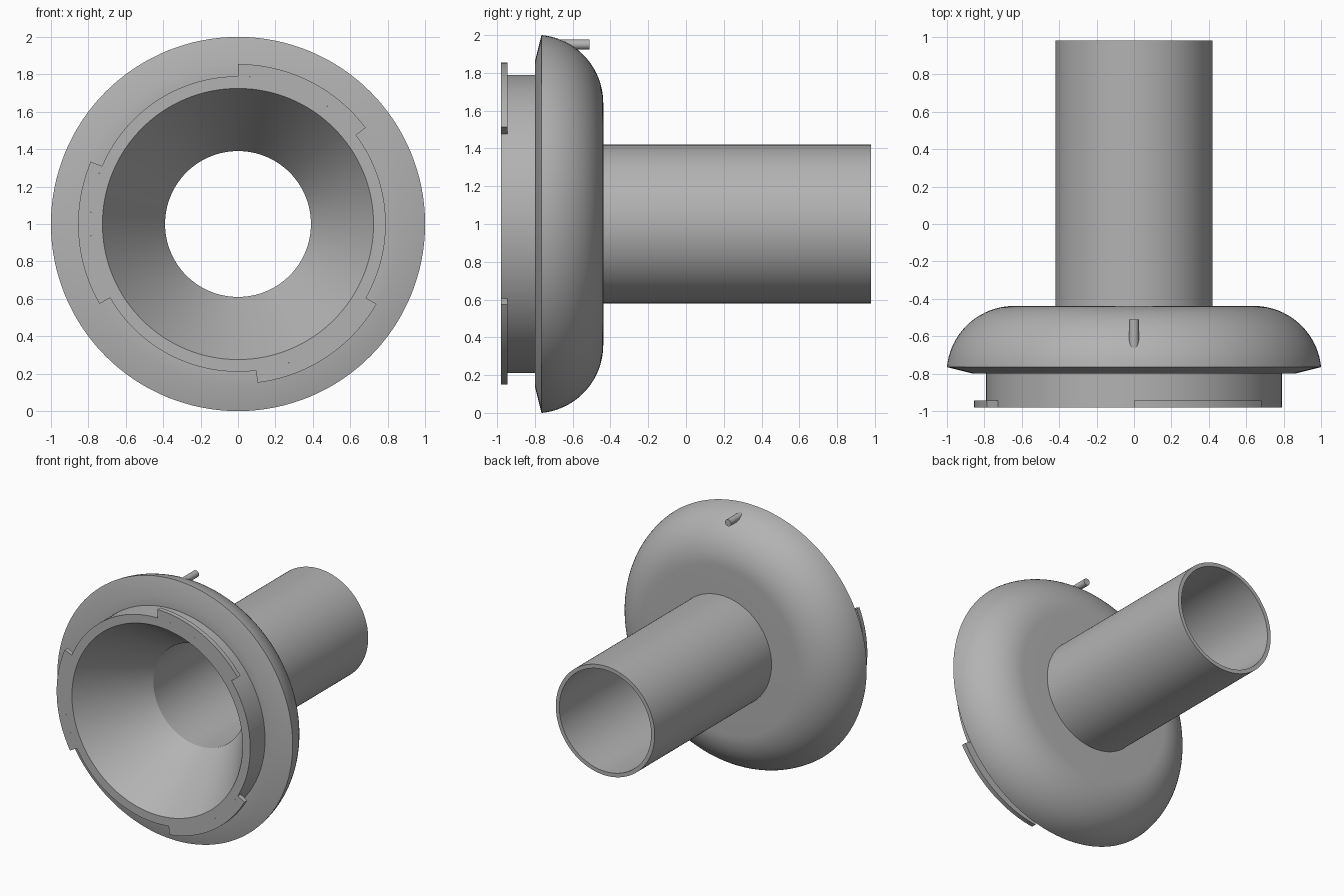
import bpy
import bmesh
from math import cos, sin, pi, radians, sqrt

cube = bpy.data.objects.get("Cube")
if cube:
    bpy.data.objects.remove(cube, do_unlink=True)

AXIS_Z = 1.0

grey = bpy.data.materials.new("plain grey")
grey.use_nodes = True
color = (0.45, 0.45, 0.45, 1.0)
grey.diffuse_color = color
grey.node_tree.nodes["Principled BSDF"].inputs["Base Color"].default_value = color


def finish(name, bm):
    """Turn the bmesh into a shaded object."""
    bmesh.ops.recalc_face_normals(bm, faces=bm.faces)
    mesh = bpy.data.meshes.new(name)
    bm.to_mesh(mesh)
    bm.free()
    mesh.materials.append(grey)
    obj = bpy.data.objects.new(name, mesh)
    bpy.context.collection.objects.link(obj)
    bpy.ops.object.select_all(action="DESELECT")
    obj.select_set(True)
    bpy.context.view_layer.objects.active = obj
    bpy.ops.object.shade_smooth_by_angle(angle=radians(30))
    return obj


def revolve(name, profile, start=0, end=360, steps=128):
    """Sweep a closed (radius, y) profile around the horizontal axis."""
    bm = bmesh.new()
    full = end - start == 360
    rings = []
    for i in range(steps if full else steps + 1):
        a = radians(start + (end - start) * i / steps)
        rings.append([bm.verts.new((r * cos(a), y, AXIS_Z + r * sin(a)))
                      for r, y in profile])
    n = len(profile)
    for i in range(steps):
        a, b = rings[i], rings[(i + 1) % len(rings)]
        for j in range(n):
            k = (j + 1) % n
            bm.faces.new((a[j], a[k], b[k], b[j]))
    if not full:
        bm.faces.new(rings[0])
        bm.faces.new(rings[-1])
    return finish(name, bm)


# Funnel body: flared mouth, rounded flange and hollow tube in one section
FRONT, BACK = -0.98, 0.98
bulge_r, bulge_y, bulge = 0.64, -0.80, 0.362
rim_angle = 0.097
arc = [(bulge_r + bulge * cos(t), bulge_y + bulge * sin(t))
       for t in (rim_angle + (pi / 2 - rim_angle) * i / 20 for i in range(21))]
body = [(0.725, FRONT), (0.79, FRONT), (0.79, -0.80), (0.86, -0.80)]
body += arc
body += [(0.42, bulge_y + bulge), (0.42, BACK), (0.39, BACK), (0.39, -0.47)]
revolve("funnel_body", body)

# Three bayonet lugs around the mouth
lug = [(0.79, FRONT), (0.855, FRONT), (0.855, -0.945), (0.79, -0.945)]
for i in range(3):
    end = 90 + 120 * i
    revolve(f"bayonet_lug_{i + 1}", lug, end - 53, end, 20)

# Small locating pin on top of the flange
bm = bmesh.new()
bmesh.ops.create_cone(bm, cap_ends=True, segments=24, radius1=0.026,
                      radius2=0.026, depth=0.20)
for v in bm.verts:
    x, y, z = v.co
    v.co = (x, z - 0.61, y + 1.95)
finish("locating_pin", bm)
